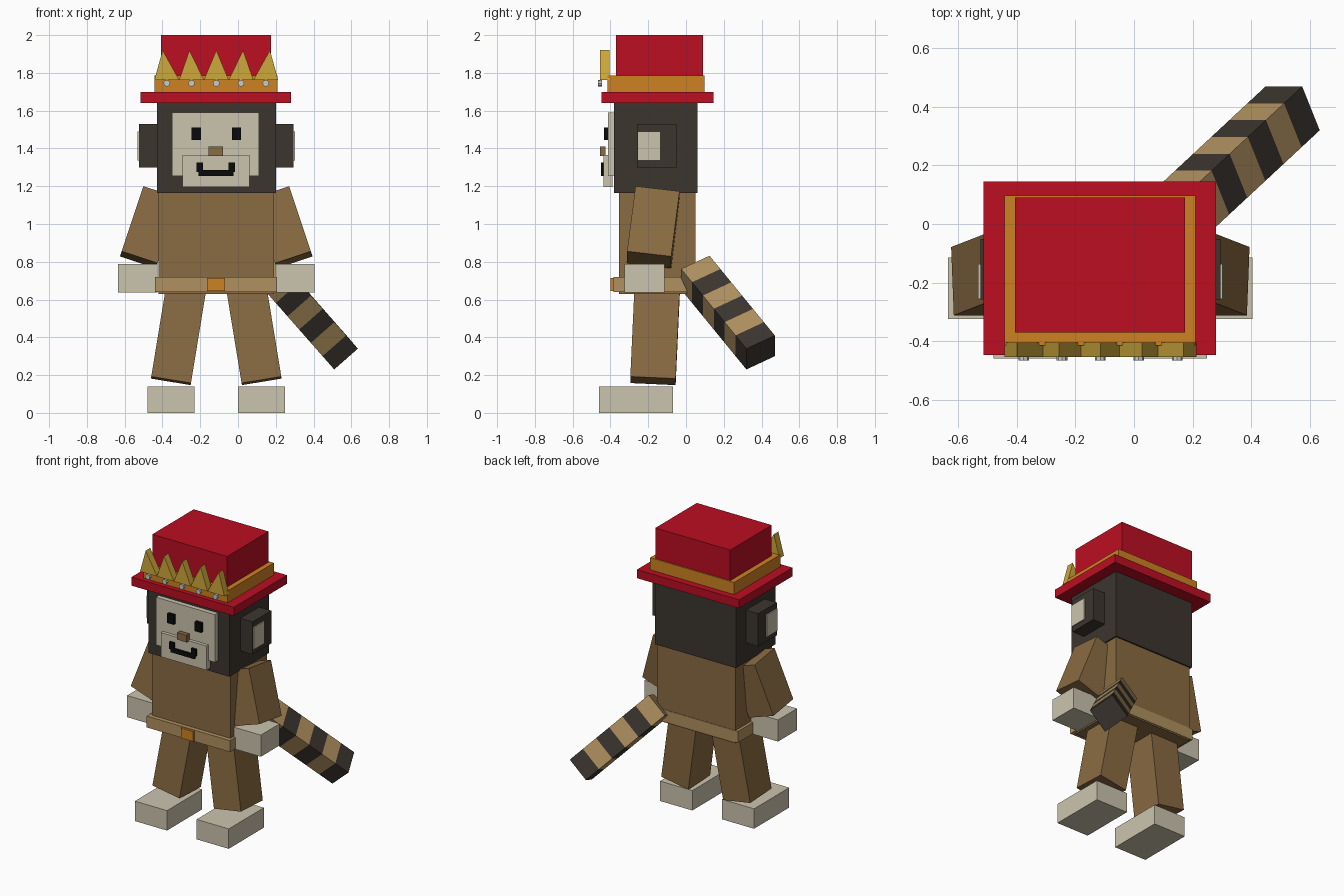
import bpy
import bmesh
from math import radians
from mathutils import Euler, Matrix, Vector

MID = -0.115  # body's plane of symmetry

cube = bpy.data.objects.get("Cube")
if cube:
    bpy.data.objects.remove(cube, do_unlink=True)


def linear(c):
    c /= 255
    return c / 12.92 if c <= 0.04045 else ((c + 0.055) / 1.055) ** 2.4


def material(name, rgb):
    color = [linear(c) for c in rgb] + [1]
    mat = bpy.data.materials.new(name)
    mat.use_nodes = True
    mat.diffuse_color = color
    bsdf = next(n for n in mat.node_tree.nodes if n.type == "BSDF_PRINCIPLED")
    bsdf.inputs["Base Color"].default_value = color
    return mat


RED = material("red", (188, 14, 34))
ORANGE = material("orange", (206, 130, 34))
GOLD = material("gold", (206, 168, 60))
TAN = material("tan", (176, 145, 96))
BROWN = material("brown", (138, 107, 66))
CREAM = material("cream", (203, 196, 174))
DARK = material("dark fur", (60, 53, 47))
BLACK = material("black", (10, 10, 10))
SILVER = material("silver", (200, 203, 200))


def finish(name, bm, *mats):
    bmesh.ops.recalc_face_normals(bm, faces=bm.faces)
    mesh = bpy.data.meshes.new(name)
    bm.to_mesh(mesh)
    bm.free()
    for mat in mats:
        mesh.materials.append(mat)
    obj = bpy.data.objects.new(name, mesh)
    bpy.context.collection.objects.link(obj)
    return obj


def block(name, center, size, mat, rot=(0, 0, 0)):
    bm = bmesh.new()
    bmesh.ops.create_cube(bm, size=1, matrix=Matrix.Diagonal((*size, 1)))
    obj = finish(name, bm, mat)
    obj.location = center
    obj.rotation_euler = Euler([radians(a) for a in rot])
    return obj


def box(name, x, y, z, mat):
    spans = (x, y, z)
    return block(name, [sum(s) / 2 for s in spans], [s[1] - s[0] for s in spans], mat)


def pair(name, center, size, mat, rot=(0, 0, 0)):
    """Matching left and right blocks; center x is measured from the body's middle."""
    for side, sign in (("left", 1), ("right", -1)):
        block(f"{side}_{name}", (MID + sign * center[0], center[1], center[2]),
              size, mat, (rot[0], sign * rot[1], 0))


def prism(name, outline, y0, y1, mat):
    """Extrude an outline of (x, z) points along y."""
    bm = bmesh.new()
    face = bm.faces.new([bm.verts.new((x, y0, z)) for x, z in outline])
    grown = bmesh.ops.extrude_face_region(bm, geom=[face])["geom"]
    verts = [v for v in grown if isinstance(v, bmesh.types.BMVert)]
    bmesh.ops.translate(bm, verts=verts, vec=(0, y1 - y0, 0))
    return finish(name, bm, mat)


# Body and belt
box("torso", (-0.42, 0.19), (-0.355, 0.05), (0.63, 1.165), BROWN)
box("belt", (-0.44, 0.207), (-0.385, 0.053), (0.64, 0.72), TAN)
box("buckle", (-0.165, -0.07), (-0.4, -0.38), (0.645, 0.715), ORANGE)

# Limbs
pair("arm", (0.353, -0.173, 0.983), (0.2, 0.235, 0.366), BROWN, (-7, -18.4, 0))
pair("hand", (0.415, -0.22, 0.713), (0.21, 0.21, 0.152), CREAM)
pair("leg", (0.198, -0.163, 0.426), (0.213, 0.24, 0.52), BROWN, (-2.6, -9.3, 0))
pair("foot", (0.24, -0.265, 0.07), (0.25, 0.39, 0.14), CREAM)

# Head and ears
box("head", (-0.43, 0.2), (-0.38, 0.06), (1.165, 1.64), DARK)
pair("ear", (0.36, -0.155, 1.415), (0.1, 0.207, 0.23), DARK)
pair("inner_ear", (0.411, -0.196, 1.413), (0.014, 0.12, 0.155), CREAM)

# Face
box("face", (-0.35, 0.11), (-0.413, -0.375), (1.255, 1.59), CREAM)
box("muzzle", (-0.295, 0.06), (-0.436, -0.39), (1.195, 1.365), CREAM)
box("nose", (-0.155, -0.08), (-0.455, -0.425), (1.36, 1.41), BROWN)
pair("eye", (0.107, -0.424, 1.478), (0.05, 0.022, 0.066), BLACK)
prism("mouth", [(-0.22, 1.325), (-0.22, 1.275), (-0.21, 1.275), (-0.21, 1.255),
                (-0.025, 1.255), (-0.025, 1.275), (-0.015, 1.275), (-0.015, 1.325),
                (-0.05, 1.325), (-0.05, 1.285), (-0.185, 1.285), (-0.185, 1.325)],
      -0.45, -0.43, BLACK)

# Hat
box("hat_brim", (-0.515, 0.28), (-0.447, 0.145), (1.64, 1.7), RED)
box("hat_band", (-0.443, 0.21), (-0.415, 0.098), (1.7, 1.785), ORANGE)
box("hat_top", (-0.407, 0.175), (-0.37, 0.09), (1.7, 2.0), RED)

# Crown of five spikes, each with a gem
for i in range(-2, 3):
    x = MID + 0.131 * i
    prism(f"crown_spike_{i + 3}", [(x - 0.066, 1.762), (x + 0.066, 1.762),
                                   (MID + 0.142 * i, 1.92)], -0.455, -0.405, GOLD)
    bm = bmesh.new()
    turn = Matrix.Translation((x, -0.456, 1.745)) @ Matrix.Rotation(radians(90), 4, "X")
    bmesh.ops.create_cone(bm, cap_ends=True, segments=8, radius1=0.018, radius2=0.018,
                          depth=0.02, matrix=turn)
    finish(f"crown_gem_{i + 3}", bm, SILVER)

# Striped tail, built ring by ring from its tip
STRIPES = 6
tip = Vector((0.542, 0.395, 0.32))
side_a = Vector((-0.125, 0, -0.11)) / 2
side_b = Vector((0.06, -0.15, -0.07)) / 2
axis = side_a.cross(side_b).normalized()
if axis.z < 0:
    axis = -axis
bm = bmesh.new()
rings = []
for i in range(STRIPES + 1):
    center = tip + axis * (0.11 * i)
    rings.append([bm.verts.new(center + side_a * a + side_b * b)
                  for a, b in ((-1, -1), (1, -1), (1, 1), (-1, 1))])
for i in range(STRIPES):
    for k in range(4):
        n = (k + 1) % 4
        face = bm.faces.new((rings[i][k], rings[i][n], rings[i + 1][n], rings[i + 1][k]))
        face.material_index = i % 2
bm.faces.new(rings[0])
bm.faces.new(rings[-1]).material_index = 1
finish("tail", bm, DARK, TAN)
